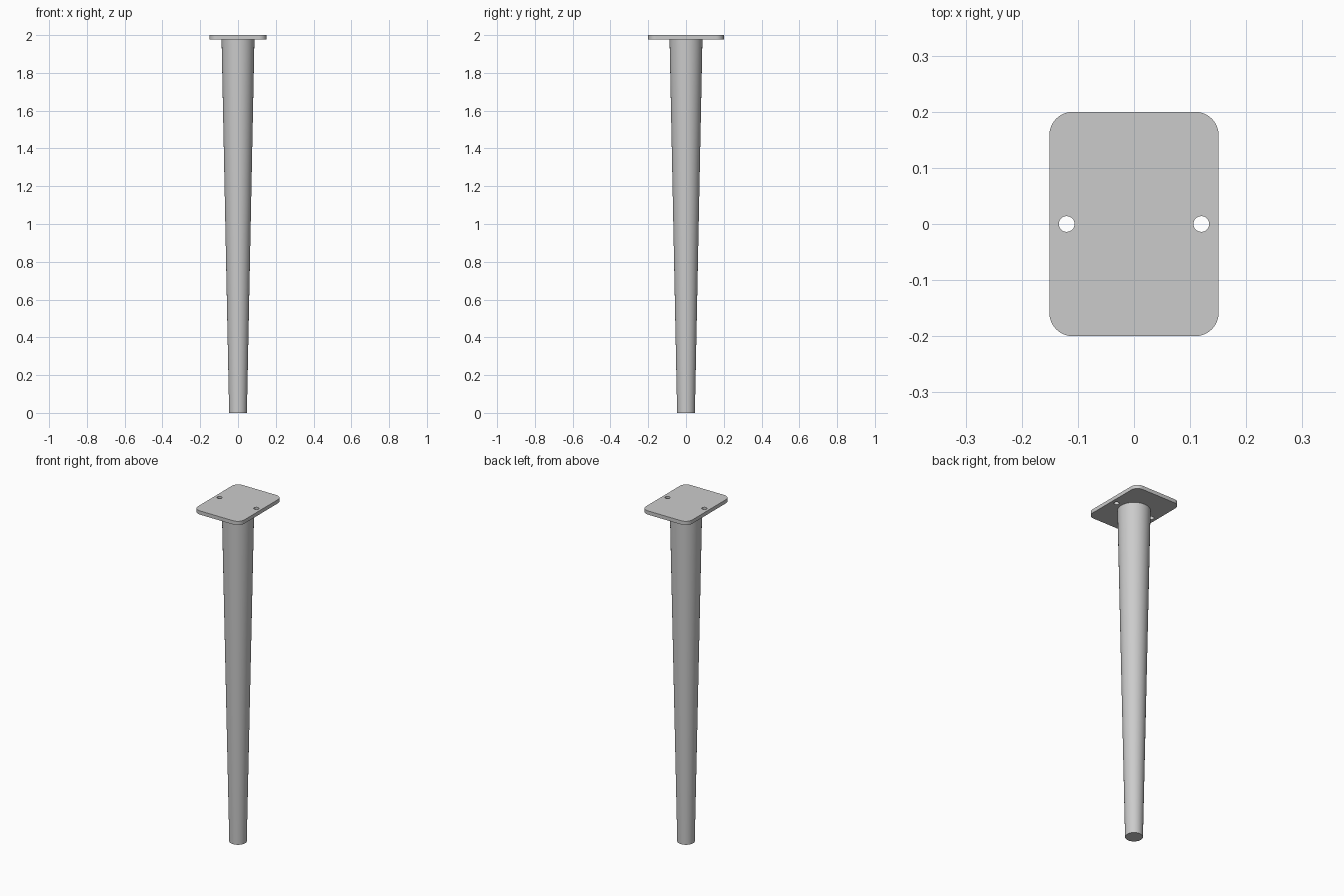
import bpy
import bmesh
from math import cos, sin, pi, radians

cube = bpy.data.objects.get("Cube")
if cube:
    bpy.data.objects.remove(cube, do_unlink=True)

HEIGHT, THICK = 2.0, 0.022
HALF_X, HALF_Y, CORNER = 0.151, 0.2, 0.042
HOLE_X, HOLE_R = 0.12, 0.014

metal = bpy.data.materials.new("grey metal")
metal.use_nodes = True
grey = (0.6, 0.6, 0.6, 1)
metal.diffuse_color = grey
metal.node_tree.nodes["Principled BSDF"].inputs["Base Color"].default_value = grey


def arc(cx, cy, radius, start, sweep, steps):
    """Points along a circular arc."""
    angles = [start + sweep * i / steps for i in range(steps + 1)]
    return [(cx + radius * cos(a), cy + radius * sin(a)) for a in angles]


def add_loop(bm, points, z):
    """Closed loop of edges at height z."""
    verts = [bm.verts.new((x, y, z)) for x, y in points]
    return [bm.edges.new((v, verts[i - 1])) for i, v in enumerate(verts)]


def finish(obj):
    obj.data.materials.append(metal)
    bpy.ops.object.select_all(action='DESELECT')
    obj.select_set(True)
    bpy.context.view_layer.objects.active = obj
    bpy.ops.object.shade_smooth_by_angle(angle=radians(30))


# Mounting plate: rounded rectangle with two screw holes
outline = []
for i, (sx, sy) in enumerate([(1, 1), (-1, 1), (-1, -1), (1, -1)]):
    outline += arc(sx * (HALF_X - CORNER), sy * (HALF_Y - CORNER),
                   CORNER, i * pi / 2, pi / 2, 10)

bm = bmesh.new()
edges = add_loop(bm, outline, HEIGHT - THICK)
for side in (-1, 1):
    edges += add_loop(bm, arc(side * HOLE_X, 0, HOLE_R, 0, 2 * pi, 32)[:-1], HEIGHT - THICK)
bmesh.ops.triangle_fill(bm, edges=edges, use_beauty=True)
top = bmesh.ops.extrude_face_region(bm, geom=bm.faces[:], use_keep_orig=True)["geom"]
bmesh.ops.translate(bm, vec=(0, 0, THICK),
                    verts=[g for g in top if isinstance(g, bmesh.types.BMVert)])
bmesh.ops.recalc_face_normals(bm, faces=bm.faces[:])
mesh = bpy.data.meshes.new("mounting_plate")
bm.to_mesh(mesh)
bm.free()
plate = bpy.data.objects.new("mounting_plate", mesh)
bpy.context.collection.objects.link(plate)
finish(plate)

# Tapered round leg under the plate
leg_height = HEIGHT - THICK
bpy.ops.mesh.primitive_cone_add(vertices=64, radius1=0.047, radius2=0.087,
                                depth=leg_height, location=(0, 0, leg_height / 2))
leg = bpy.context.object
leg.name = "tapered_leg"
finish(leg)
